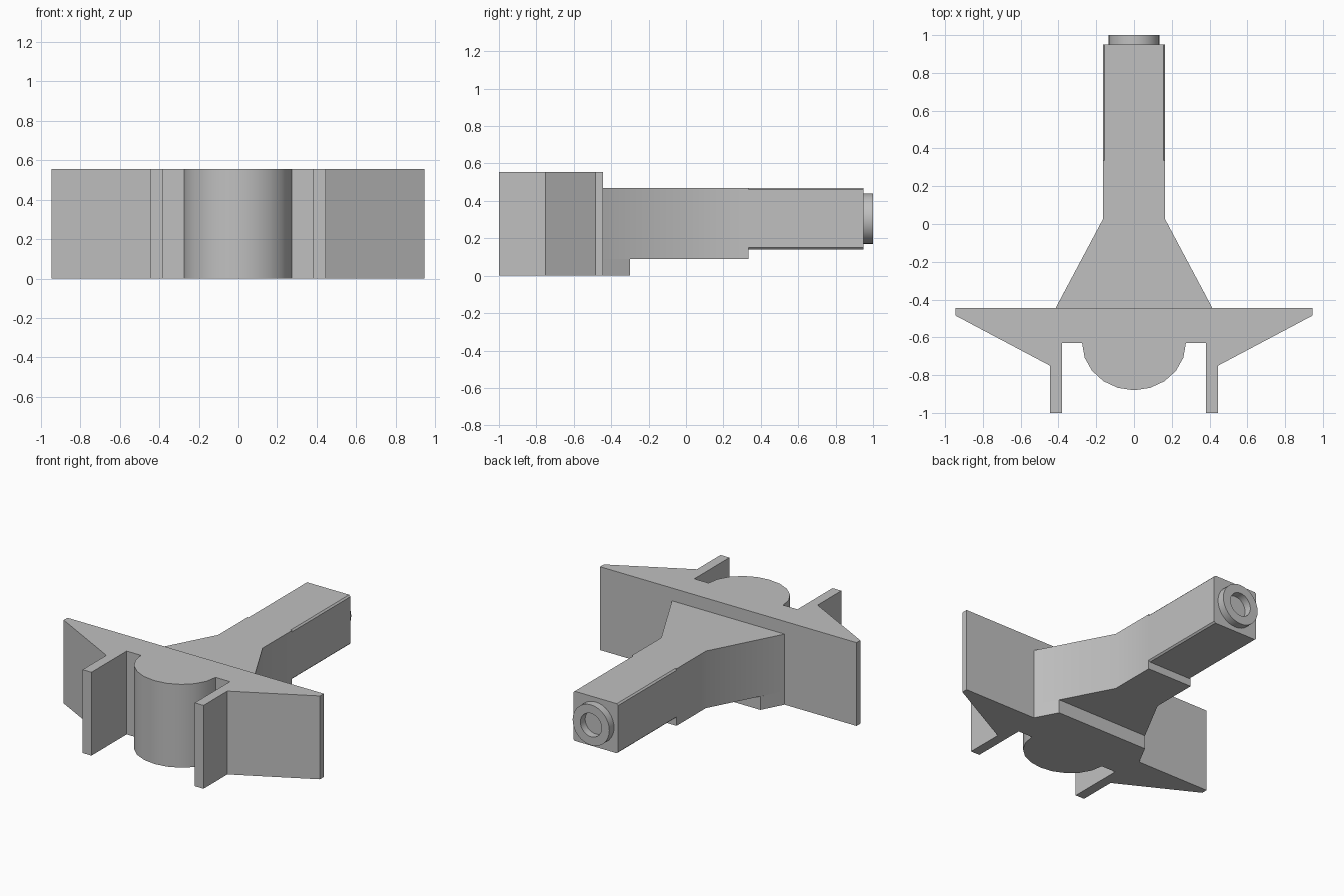
import bpy, bmesh, math

if "Cube" in bpy.data.objects:
    bpy.data.objects.remove(bpy.data.objects["Cube"])

GREY = (0.53, 0.53, 0.53, 1)
grey = bpy.data.materials.new("plain_grey")
grey.use_nodes = True
grey.diffuse_color = GREY
grey.node_tree.nodes["Principled BSDF"].inputs["Base Color"].default_value = GREY


def finish(name, bm, angle=35):
    bmesh.ops.recalc_face_normals(bm, faces=bm.faces)
    mesh = bpy.data.meshes.new(name)
    bm.to_mesh(mesh)
    bm.free()
    mesh.materials.append(grey)
    obj = bpy.data.objects.new(name, mesh)
    bpy.context.collection.objects.link(obj)
    bpy.ops.object.select_all(action='DESELECT')
    obj.select_set(True)
    bpy.context.view_layer.objects.active = obj
    bpy.ops.object.shade_smooth_by_angle(angle=math.radians(angle))
    return obj


def prism(name, half, z0, z1, angle=35):
    """Extrude an outline, given as its +x half, mirrored across x = 0."""
    outline = half + [(-x, y) for x, y in reversed(half) if x > 1e-6]
    bm = bmesh.new()
    base = bm.faces.new([bm.verts.new((x, y, z0)) for x, y in outline])
    ext = bmesh.ops.extrude_face_region(bm, geom=[base], use_keep_orig=True)
    top = [v for v in ext["geom"] if isinstance(v, bmesh.types.BMVert)]
    bmesh.ops.translate(bm, verts=top, vec=(0, 0, z1 - z0))
    return finish(name, bm, angle)


# Head: swept wings, two prongs and a rounded nose
wing = [(0.945, -0.445), (0.945, -0.485), (0.445, -0.75), (0.445, -1.0),
        (0.38, -1.0), (0.38, -0.63)]
nose = [(0.275 * math.cos(a), -0.63 - 0.25 * math.sin(a))
        for a in (math.radians(18 * i) for i in range(6))]
prism("winged_head", wing + nose, 0, 0.555, 25)

# Tapered neck behind the head, and the foot under it
prism("tapered_neck", [(0.415, -0.445), (0.165, 0.025), (0.165, 0.335)], 0.09, 0.47)
prism("neck_foot", [(0.415, -0.445), (0.338, -0.3)], 0, 0.09)

# Square barrel with narrow chamfers along its length
bm = bmesh.new()
bmesh.ops.create_cube(bm, size=1)
bmesh.ops.scale(bm, verts=bm.verts, vec=(0.33, 0.615, 0.33))
bmesh.ops.translate(bm, verts=bm.verts, vec=(0, 0.6425, 0.305))
long_edges = [e for e in bm.edges if abs(e.verts[0].co.y - e.verts[1].co.y) > 0.1]
bmesh.ops.bevel(bm, geom=long_edges, offset=0.01, segments=1, affect='EDGES')
finish("square_barrel", bm)

# Ring on the barrel end
bm = bmesh.new()
section = [(0.078, 0.95), (0.078, 1.0), (0.135, 1.0), (0.135, 0.95)]
verts = [bm.verts.new((r, y, 0.305)) for r, y in section]
edges = [bm.edges.new((verts[i], verts[i + 1])) for i in range(3)]
bmesh.ops.spin(bm, geom=verts + edges, cent=(0, 0, 0.305), axis=(0, 1, 0),
               angle=math.tau, steps=32, use_merge=True)
bmesh.ops.remove_doubles(bm, verts=bm.verts, dist=1e-4)
if sum(f.normal.y * f.calc_area() for f in bm.faces) < 0:
    bmesh.ops.reverse_faces(bm, faces=bm.faces)
finish("end_ring", bm)
